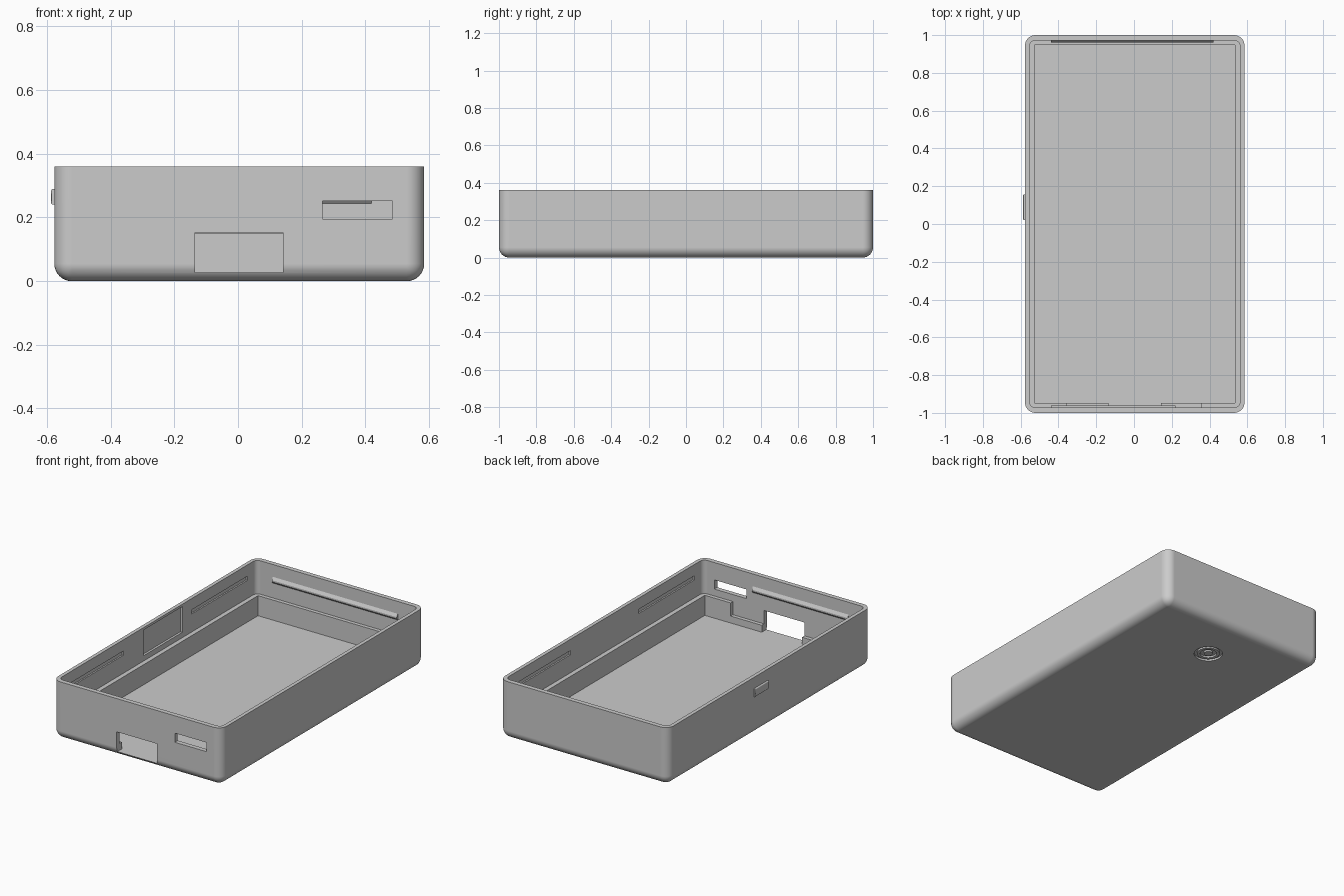
import bpy, bmesh
from mathutils import Matrix, Vector

old = bpy.data.objects.get("Cube")
if old:
    bpy.data.objects.remove(old, do_unlink=True)

grey = bpy.data.materials.new("plain grey")
grey.use_nodes = True
colour = (0.6, 0.6, 0.6, 1)
grey.diffuse_color = colour
grey.node_tree.nodes["Principled BSDF"].inputs["Base Color"].default_value = colour

CX = 0.004          # middle of the case across x
WALL_X, WALL_Y = 0.558, 0.971   # inner wall half sizes
LEDGE, FLOOR, TOP = 0.152, 0.027, 0.36


def finish(name, bm):
    bmesh.ops.recalc_face_normals(bm, faces=bm.faces)
    mesh = bpy.data.meshes.new(name)
    bm.to_mesh(mesh)
    bm.free()
    mesh.materials.append(grey)
    obj = bpy.data.objects.new(name, mesh)
    bpy.context.collection.objects.link(obj)
    return obj


def box(name, x, y, z, radius=0, pick=None, segments=8):
    """Box from (min, max) pairs; edges chosen by pick are rounded."""
    bm = bmesh.new()
    size = [b - a for a, b in (x, y, z)]
    mid = Vector([(a + b) / 2 for a, b in (x, y, z)])
    bmesh.ops.create_cube(bm, size=1, matrix=Matrix.Translation(mid) @ Matrix.Diagonal((*size, 1)))
    if radius:
        edges = [e for e in bm.edges if pick(e, mid)]
        bmesh.ops.bevel(bm, geom=edges, offset=radius, segments=segments, profile=0.5, affect='EDGES')
    return finish(name, bm)


def upright(e, mid):
    a, b = e.verts
    return abs(a.co.z - b.co.z) > 0.001


def disc(name, radius, z0, z1, y):
    bm = bmesh.new()
    bmesh.ops.create_cone(bm, cap_ends=True, segments=48, radius1=radius, radius2=radius, depth=z1 - z0,
                          matrix=Matrix.Translation((CX, y, (z0 + z1) / 2)))
    return finish(name, bm)


def boolean(target, tool, operation='DIFFERENCE'):
    mod = target.modifiers.new(operation.lower(), 'BOOLEAN')
    mod.operation, mod.object, mod.solver = operation, tool, 'EXACT'
    bpy.context.view_layer.objects.active = target
    bpy.ops.object.modifier_apply(modifier=mod.name)
    bpy.data.objects.remove(tool, do_unlink=True)


def smooth(obj):
    bpy.ops.object.select_all(action='DESELECT')
    obj.select_set(True)
    bpy.context.view_layer.objects.active = obj
    bpy.ops.object.shade_smooth_by_angle(angle=0.6)
    mod = obj.modifiers.new("weighted normals", 'WEIGHTED_NORMAL')
    mod.keep_sharp = True


def span(half, centre=0):
    return (centre - half, centre + half)


# Outer shell: rounded corners and rounded bottom, flat open top
case = box("case_shell", span(0.581, CX), span(1), (0, TOP), 0.055,
           lambda e, m: upright(e, m) or all(v.co.z < m.z for v in e.verts))

# Upper and lower cavities leave a ledge around the inside
boolean(case, box("cut", span(WALL_X, CX), span(WALL_Y), (LEDGE, 0.5), 0.03, upright, 5))
boolean(case, box("cut", span(0.53, CX), span(0.948), (FLOOR, 0.4)))

# Lowered front ledge, port opening and side slot
boolean(case, box("cut", span(0.357), (-WALL_Y, -0.93), (0.07, 0.2)))
boolean(case, box("cut", (-0.135, 0.142), (-1.1, -0.93), (FLOOR, 0.153)))
boolean(case, box("cut", (0.265, 0.485), (-1.1, -0.93), (0.195, 0.252)))

# Long snap grooves on both side walls
for side in (-1, 1):
    for end in (-1, 1):
        boolean(case, box("cut", span(0.009, CX + side * WALL_X), span(0.275, end * 0.61), (0.264, 0.29)))

# Thinned wall panel behind the button
boolean(case, box("cut", span(0.014, CX - WALL_X), (-0.14, 0.245), (0.185, 0.345)))

# Round recess underneath with concentric raised rings
RING_Y = 0.68
boolean(case, disc("cut", 0.083, -0.1, 0.012, RING_Y))
ring = disc("bottom_ring", 0.066, 0.001, 0.014, RING_Y)
boolean(ring, disc("cut", 0.048, -0.1, 0.1, RING_Y))
stud = disc("bottom_stud", 0.026, 0.001, 0.014, RING_Y)

# Wedge-shaped snap ribs along the inside of the end walls
def snap_rib(name, x0, x1, side):
    bm = bmesh.new()
    profile = ((WALL_Y + 0.004, 0.24), (WALL_Y - 0.01, 0.256), (WALL_Y - 0.01, 0.266), (WALL_Y + 0.004, 0.29))
    face = bm.faces.new([bm.verts.new((x0, side * y, z)) for y, z in profile])
    new = bmesh.ops.extrude_face_region(bm, geom=[face])["geom"]
    bmesh.ops.translate(bm, vec=(x1 - x0, 0, 0), verts=[v for v in new if isinstance(v, bmesh.types.BMVert)])
    return finish(name, bm)


snap_rib("back_snap_rib", -0.44, 0.42, 1)
snap_rib("front_snap_rib", -0.44, 0.22, -1)

# Side button
button = box("side_button", (-0.587, -0.57), (0.02, 0.157), (0.24, 0.29), 0.006,
             lambda e, m: all(v.co.x < m.x for v in e.verts), 3)

for obj in (case, button, ring, stud):
    smooth(obj)
